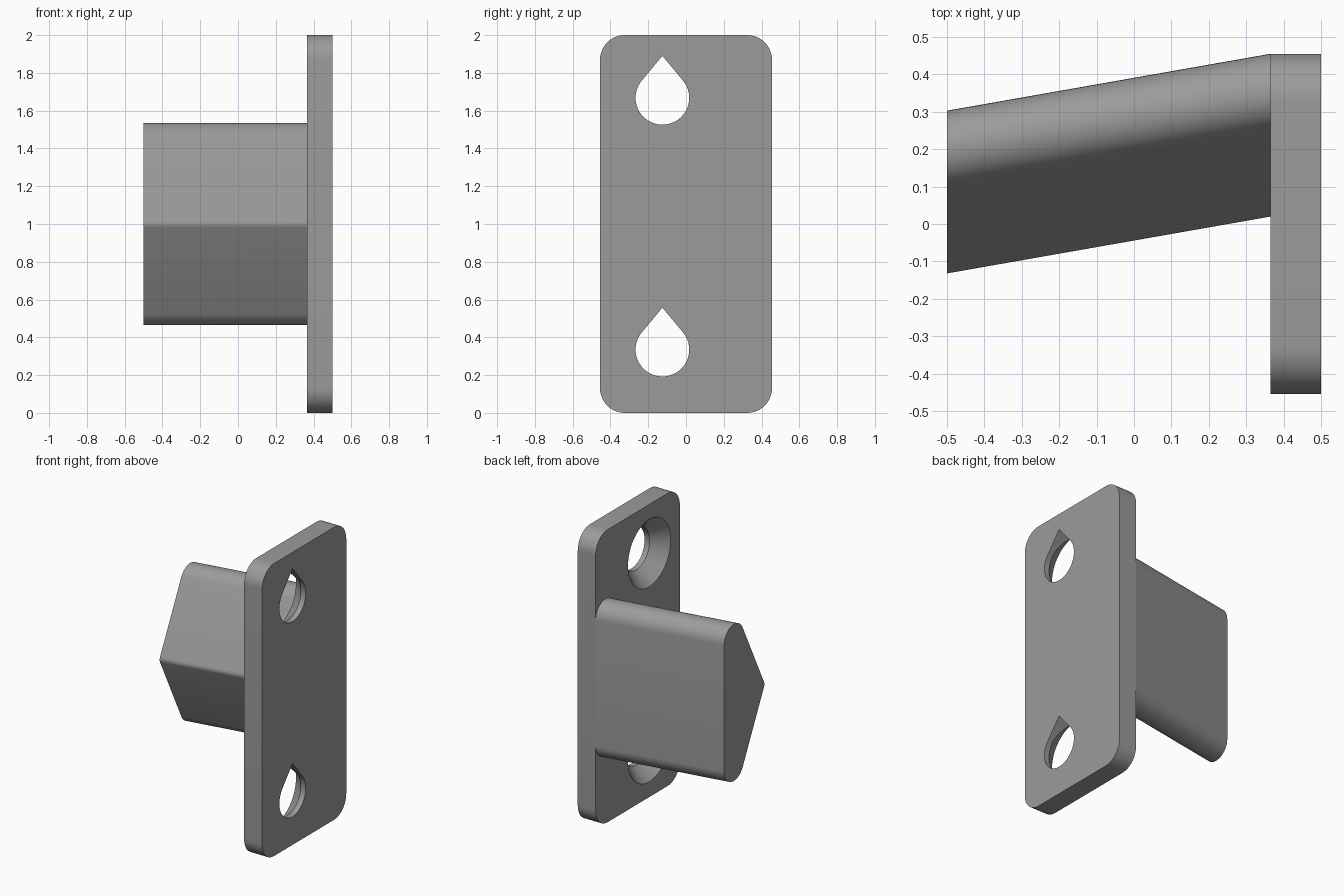
import bpy, bmesh
from math import sin, cos, pi, asin
from mathutils import Vector, Matrix

if "Cube" in bpy.data.objects:
    bpy.data.objects.remove(bpy.data.objects["Cube"])

grey = bpy.data.materials.new("grey")
grey.diffuse_color = (0.33, 0.33, 0.33, 1)
grey.use_nodes = True
grey.node_tree.nodes["Principled BSDF"].inputs["Base Color"].default_value = grey.diffuse_color

X_FACE, X_BACK, X_END = 0.365, 0.5, -0.5


def rounded(corners):
    """Fillet a closed polygon given as (y, z, radius, steps) corners."""
    out = []
    for i, (y, z, r, steps) in enumerate(corners):
        p = Vector((y, z))
        a = (Vector(corners[i - 1][:2]) - p).normalized()
        b = (Vector(corners[(i + 1) % len(corners)][:2]) - p).normalized()
        half = a.angle(b) / 2
        centre = p + (a + b).normalized() * (r / sin(half))
        reach = r * cos(half) / sin(half)
        u, v = p + a * reach - centre, p + b * reach - centre
        sweep = u.angle(v)
        for k in range(steps + 1):
            t = k / steps
            q = (u * sin((1 - t) * sweep) + v * sin(t * sweep)) / sin(sweep)
            out.append(centre + q)
    return out


def make_object(name, bm):
    bmesh.ops.recalc_face_normals(bm, faces=bm.faces)
    mesh = bpy.data.meshes.new(name)
    bm.to_mesh(mesh)
    bm.free()
    mesh.materials.append(grey)
    obj = bpy.data.objects.new(name, mesh)
    bpy.context.collection.objects.link(obj)
    return obj


def prism(name, profile, x0, x1, shift=0.0):
    """Extrude a (y, z) profile from x0 to x1, sliding it by shift in y."""
    bm = bmesh.new()
    a = [bm.verts.new((x0, p[0], p[1])) for p in profile]
    b = [bm.verts.new((x1, p[0] + shift, p[1])) for p in profile]
    bm.faces.new(a)
    bm.faces.new(b)
    n = len(a)
    for i in range(n):
        j = (i + 1) % n
        bm.faces.new((a[i], a[j], b[j], b[i]))
    return make_object(name, bm)


def smooth(obj):
    bpy.ops.object.select_all(action='DESELECT')
    obj.select_set(True)
    bpy.context.view_layer.objects.active = obj
    bpy.ops.object.shade_smooth_by_angle(angle=pi / 6)


# Mounting plate with rounded corners
H = 0.455
plate = prism("mounting_plate", rounded([
    (-H, 0, 0.13, 12), (H, 0, 0.13, 12), (H, 2, 0.13, 12), (-H, 2, 0.13, 12)]),
    X_FACE, X_BACK)

# Teardrop screw holes, countersunk on the bolt side
HOLE_Y, R, APEX = -0.125, 0.142, 0.222
tangent = asin(R / APEX)
cutters = []
for hz in (0.335, 1.668):
    drop = [(HOLE_Y, hz + APEX)]
    for k in range(41):
        t = pi - tangent - (pi + 2 * tangent) * -k / 40
        drop.append((HOLE_Y + R * cos(t), hz + R * sin(t)))
    cutters.append(prism("hole_cutter", drop, 0.3, 0.6))

    bm = bmesh.new()
    x0, x1 = X_FACE - 0.02, X_FACE + 0.11
    bmesh.ops.create_cone(
        bm, cap_ends=True, segments=48, radius1=0.248, radius2=0.131, depth=x1 - x0,
        matrix=Matrix.Translation(((x0 + x1) / 2, HOLE_Y, hz)) @ Matrix.Rotation(pi / 2, 4, 'Y'))
    cutters.append(make_object("countersink_cutter", bm))

bpy.context.view_layer.objects.active = plate
for c in cutters:
    c.hide_render = True
    mod = plate.modifiers.new("hole", 'BOOLEAN')
    mod.operation, mod.solver, mod.object = 'DIFFERENCE', 'EXACT', c
    bpy.ops.object.modifier_apply(modifier=mod.name)
for c in cutters:
    bpy.data.objects.remove(c)
smooth(plate)

# Slanted latch bolt: pointed front, flat back, rounded top and bottom
bolt = prism("latch_bolt", rounded([
    (0.015, 1.0, 0.04, 5), (H, 0.122, 0.106, 18), (H, 1.878, 0.106, 18)]),
    X_FACE, X_END, shift=-0.152)
smooth(bolt)
